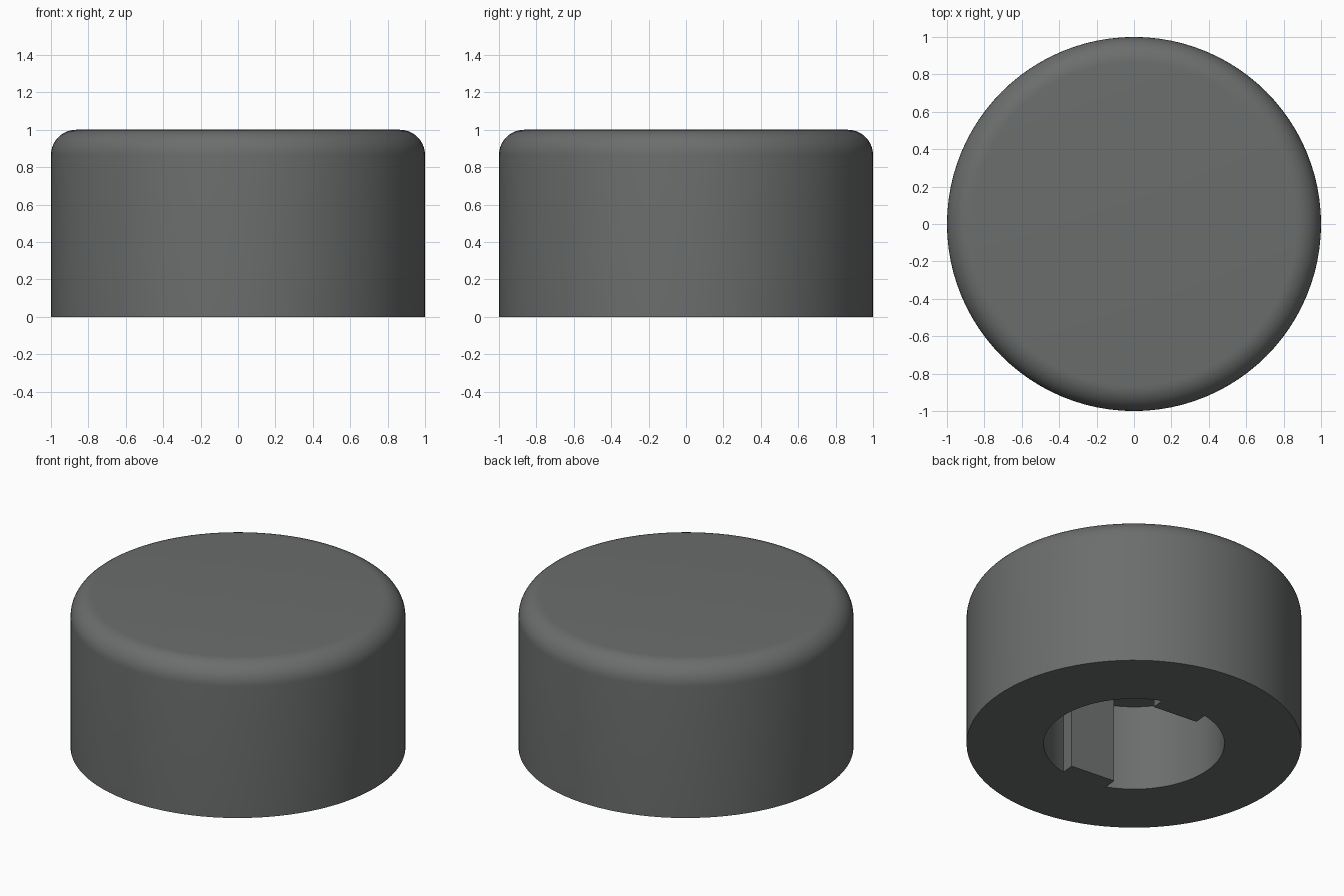
import bpy, bmesh, math
from mathutils import Matrix

if "Cube" in bpy.data.objects:
    bpy.data.objects.remove(bpy.data.objects["Cube"])

SEG = 96
HEIGHT, RADIUS, ROUND = 1.0, 1.0, 0.135
HOLE_R, HOLE_DEPTH = 0.54, 0.567
KEY_DIST, KEY_HALF = 0.43, 0.155
KEY_TURN = math.radians(-95.2)

grey = bpy.data.materials.new("dark grey")
grey.diffuse_color = (0.147, 0.155, 0.152, 1)
grey.use_nodes = True
grey.node_tree.nodes["Principled BSDF"].inputs["Base Color"].default_value = grey.diffuse_color


def make_object(name, bm):
    bmesh.ops.recalc_face_normals(bm, faces=bm.faces)
    mesh = bpy.data.meshes.new(name)
    bm.to_mesh(mesh)
    bm.free()
    mesh.materials.append(grey)
    obj = bpy.data.objects.new(name, mesh)
    bpy.context.collection.objects.link(obj)
    return obj


# Round cap: rings of the side and rounded top edge, closed by two flat discs
profile = [(RADIUS, 0)]
for i in range(11):
    a = math.pi / 2 * i / 10
    profile.append((RADIUS - ROUND + ROUND * math.cos(a),
                    HEIGHT - ROUND + ROUND * math.sin(a)))
bm = bmesh.new()
rings = []
for r, z in profile:
    rings.append([bm.verts.new((r * math.cos(2 * math.pi * i / SEG),
                                r * math.sin(2 * math.pi * i / SEG), z))
                  for i in range(SEG)])
for low, high in zip(rings, rings[1:]):
    for i in range(SEG):
        j = (i + 1) % SEG
        bm.faces.new((low[i], low[j], high[j], high[i]))
bm.faces.new(rings[0])
bm.faces.new(rings[-1])
cap = make_object("round_cap", bm)

# Socket outline: a circle with two opposite square keys pointing inward
key_angle = math.asin(KEY_HALF / HOLE_R)
outline = []
for side in (0, math.pi):
    c, s = math.cos(side), math.sin(side)
    for y in (-KEY_HALF, KEY_HALF):
        outline.append((KEY_DIST * c - y * s, KEY_DIST * s + y * c))
    for i in range(41):
        a = side + key_angle + (math.pi - 2 * key_angle) * i / 40
        outline.append((HOLE_R * math.cos(a), HOLE_R * math.sin(a)))

# Socket cutter
bm = bmesh.new()
base = bm.faces.new([bm.verts.new((x, y, -0.2)) for x, y in outline])
grown = bmesh.ops.extrude_face_region(bm, geom=[base])
top = [v for v in grown["geom"] if isinstance(v, bmesh.types.BMVert)]
bmesh.ops.translate(bm, verts=top, vec=(0, 0, HOLE_DEPTH + 0.2))
bmesh.ops.rotate(bm, verts=bm.verts, matrix=Matrix.Rotation(KEY_TURN, 3, 'Z'))
cutter = make_object("socket_cutter", bm)
cutter.hide_render = True

# Cut the socket into the underside and shade
cut = cap.modifiers.new("socket", 'BOOLEAN')
cut.operation = 'DIFFERENCE'
cut.solver = 'EXACT'
cut.object = cutter
bpy.context.view_layer.objects.active = cap
cap.select_set(True)
bpy.ops.object.modifier_apply(modifier=cut.name)
bpy.data.objects.remove(cutter)
bpy.ops.object.shade_smooth_by_angle(angle=math.radians(30))
